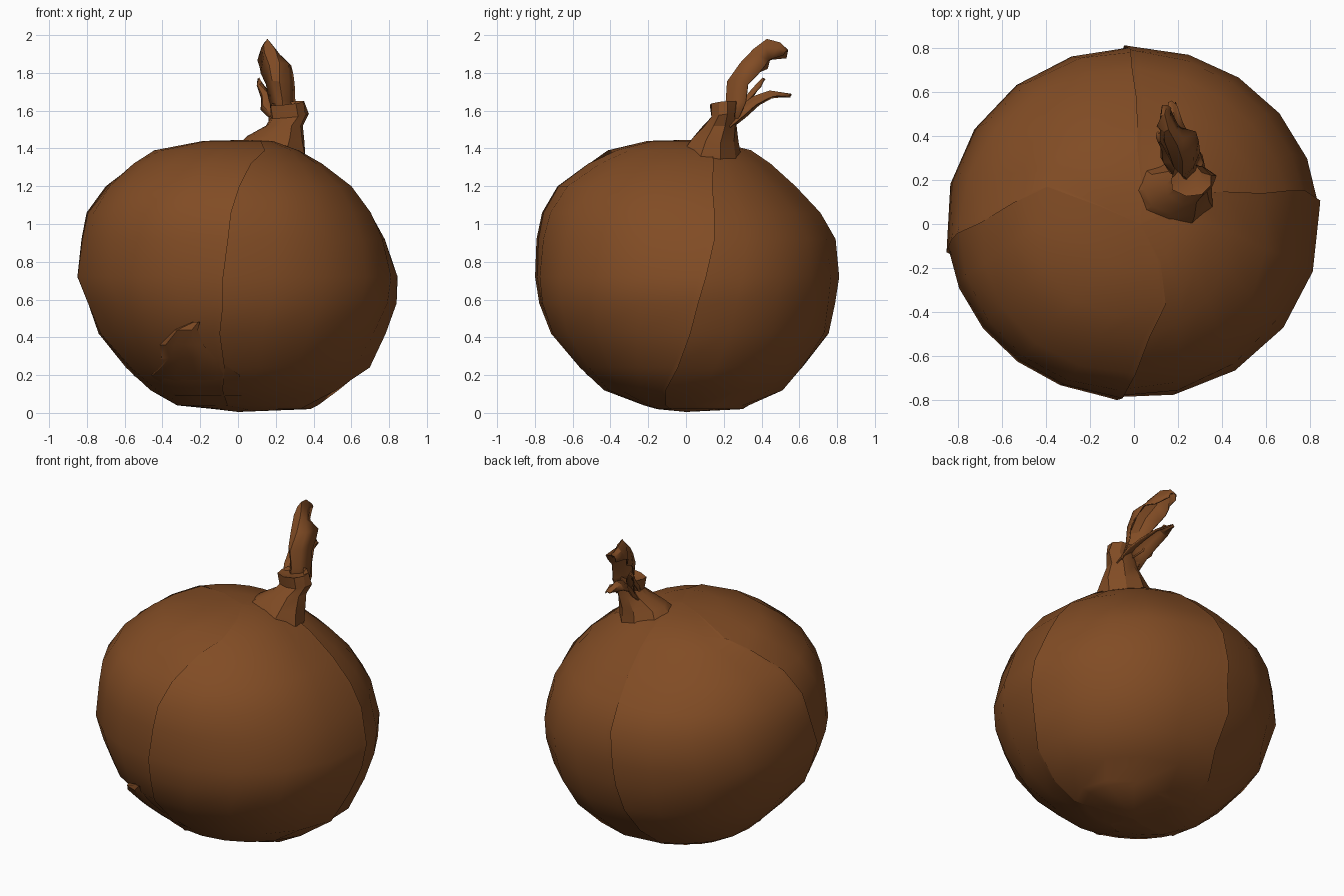
import bpy
import math
import random
from mathutils import Vector

random.seed(4)
if "Cube" in bpy.data.objects:
    bpy.data.objects.remove(bpy.data.objects["Cube"])

skin = bpy.data.materials.new("onion brown")
skin.use_nodes = True
BROWN = (0.22, 0.072, 0.018, 1)
skin.diffuse_color = BROWN
skin.node_tree.nodes["Principled BSDF"].inputs["Base Color"].default_value = BROWN
skin.node_tree.nodes["Principled BSDF"].inputs["Roughness"].default_value = 0.8


def make_object(name, verts, faces, angle, thickness=0):
    mesh = bpy.data.meshes.new(name)
    mesh.from_pydata(verts, [], faces)
    mesh.materials.append(skin)
    obj = bpy.data.objects.new(name, mesh)
    bpy.context.collection.objects.link(obj)
    bpy.ops.object.select_all(action="DESELECT")
    obj.select_set(True)
    bpy.context.view_layer.objects.active = obj
    bpy.ops.object.shade_smooth_by_angle(angle=math.radians(angle))
    if thickness:
        solid = obj.modifiers.new("thickness", "SOLIDIFY")
        solid.thickness = thickness
        solid.offset = 0
    return obj


def grid_faces(rows, cols, closed=False):
    faces = []
    for r in range(rows - 1):
        for c in range(cols if closed else cols - 1):
            d = (c + 1) % cols
            faces.append((r * cols + c, r * cols + d,
                          (r + 1) * cols + d, (r + 1) * cols + c))
    return faces


# Bulb sections: height, x range, y range
SECTIONS = [
    (.02, -.12, .38, -.15, .30), (.04, -.32, .42, -.22, .33),
    (.12, -.46, .53, -.43, .51), (.24, -.59, .69, -.56, .62),
    (.42, -.74, .77, -.71, .75), (.58, -.80, .83, -.77, .78),
    (.72, -.85, .84, -.79, .80), (.92, -.82, .78, -.78, .78),
    (1.06, -.79, .71, -.75, .70), (1.2, -.69, .60, -.67, .57),
    (1.32, -.55, .44, -.52, .44), (1.39, -.44, .32, -.41, .34),
    (1.44, -.18, .18, -.20, .14)]


def section_at(z):
    for a, b in zip(SECTIONS, SECTIONS[1:]):
        if z <= b[0]:
            t = max(0, (z - a[0]) / (b[0] - a[0]))
            return [p + (q - p) * t for p, q in zip(a, b)]
    return SECTIONS[-1]


def bulb_point(angle, z, lift=0):
    _, x0, x1, y0, y1 = section_at(z)
    return ((x0 + x1) / 2 + ((x1 - x0) / 2 + lift) * math.cos(angle),
            (y0 + y1) / 2 + ((y1 - y0) / 2 + lift) * math.sin(angle), z)


def seam_angle(base, z):
    # Seams lean toward the off-centre neck
    _, x0, x1, _, _ = section_at(z)
    shift = max(-.6, min(.6, (z - .7) * .3 / ((x1 - x0) / 2)))
    return math.atan2(math.sin(base) + shift, math.cos(base) + shift * .7)


# Four overlapping skin panels
SEAMS = [math.radians(a) for a in (-98, 4, 90, 187)]
NAMES = ("front_left", "back_left", "back_right", "front_right")
STEPS = 5
for i, name in enumerate(NAMES):
    verts = []
    for section in SECTIONS:
        z = section[0]
        start = seam_angle(SEAMS[i], z)
        span = (seam_angle(SEAMS[(i + 1) % len(SEAMS)], z) - start) % math.tau
        for s in range(STEPS + 1):
            verts.append(bulb_point(start + span * s / STEPS, z, .004))
        verts.append(bulb_point(start + span + .05, z, .012))
    cols = STEPS + 2
    faces = grid_faces(len(SECTIONS), cols)
    last = (len(SECTIONS) - 1) * cols
    bottom, top = len(verts), len(verts) + 1
    verts += [(0, 0, .005), (.03, 0, 1.445)]
    for c in range(cols - 1):
        faces.append((c + 1, c, bottom))
        faces.append((last + c, last + c + 1, top))
    make_object(name + "_skin_panel", verts, faces, 60)

# Peeling scrap low on the front: height, x range, lift
SCRAP = [(.09, -.40, .02, .012), (.2, -.55, .01, .014), (.29, -.40, -.12, .03),
         (.36, -.41, -.18, .035), (.44, -.33, -.21, .03), (.48, -.24, -.2, .012)]
verts = []
COLS = 6
for z, left, right, lift in SCRAP:
    _, x0, x1, y0, y1 = section_at(z)
    for c in range(COLS):
        x = left + (right - left) * c / (COLS - 1)
        u = max(-1, min(1, (x - (x0 + x1) / 2) / ((x1 - x0) / 2)))
        bulge = lift if 0 < c < COLS - 1 else .008
        verts.append(bulb_point(-math.acos(u), z, bulge))
make_object("torn_skin_scrap", verts, grid_faces(len(SCRAP), COLS), 30)

# Neck: centre, half widths, slope
NECK = [((.18, .14, 1.37), .18, .16, -.2), ((.2, .15, 1.45), .15, .12, -.1),
        ((.24, .18, 1.52), .10, .09, 0), ((.27, .2, 1.57), .10, .07, .1),
        ((.26, .2, 1.64), .10, .07, .1), ((.25, .22, 1.62), .06, .05, 0)]
SIDES = 9
verts = []
for (x, y, z), rx, ry, slope in NECK:
    for s in range(SIDES):
        a = math.tau * s / SIDES + .3
        dx = rx * math.cos(a) * random.uniform(.9, 1.1)
        dy = ry * math.sin(a) * random.uniform(.9, 1.1)
        verts.append((x + dx, y + dy, z + slope * (dx + dy)))
faces = grid_faces(len(NECK), SIDES, True)
faces.append(tuple(range(len(verts) - SIDES, len(verts))))
make_object("neck", verts, faces, 30)


def dry_leaf(name, path, jitter):
    """Sweep a folded blade along (x, y, z, half width, droop)."""
    verts = []
    across = 5
    for i, (x, y, z, width, droop) in enumerate(path):
        before, after = path[max(0, i - 1)], path[min(len(path) - 1, i + 1)]
        along = (Vector(after[:3]) - Vector(before[:3])).normalized()
        up = Vector((1, 0, 0)).cross(along)
        for c in range(across):
            t = 2 * c / (across - 1) - 1
            p = Vector((x + width * t, y, z)) - up * droop * t * t
            verts.append(p + Vector([random.uniform(-jitter, jitter) for _ in "xyz"]))
    make_object(name, verts, grid_faces(len(path), across), 30, .008)


# Dry leaves curling backward
dry_leaf("tall_leaf", [
    (.25, .19, 1.56, .07, .08), (.24, .22, 1.66, .07, .09),
    (.22, .23, 1.76, .08, .10), (.21, .28, 1.86, .09, .11),
    (.19, .35, 1.93, .08, .13), (.16, .42, 1.97, .06, .11),
    (.15, .49, 1.95, .04, .08), (.15, .54, 1.91, .02, .03)], .011)
dry_leaf("low_leaf", [
    (.25, .2, 1.55, .08, .05), (.23, .28, 1.62, .07, .06),
    (.2, .36, 1.67, .06, .05), (.18, .45, 1.70, .05, .03),
    (.17, .55, 1.68, .015, .01)], .01)
dry_leaf("side_curl", [
    (.2, .22, 1.58, .04, .03), (.16, .28, 1.63, .04, .04),
    (.15, .33, 1.69, .03, .03), (.12, .38, 1.74, .02, .02),
    (.11, .41, 1.77, .006, .01)], .006)
